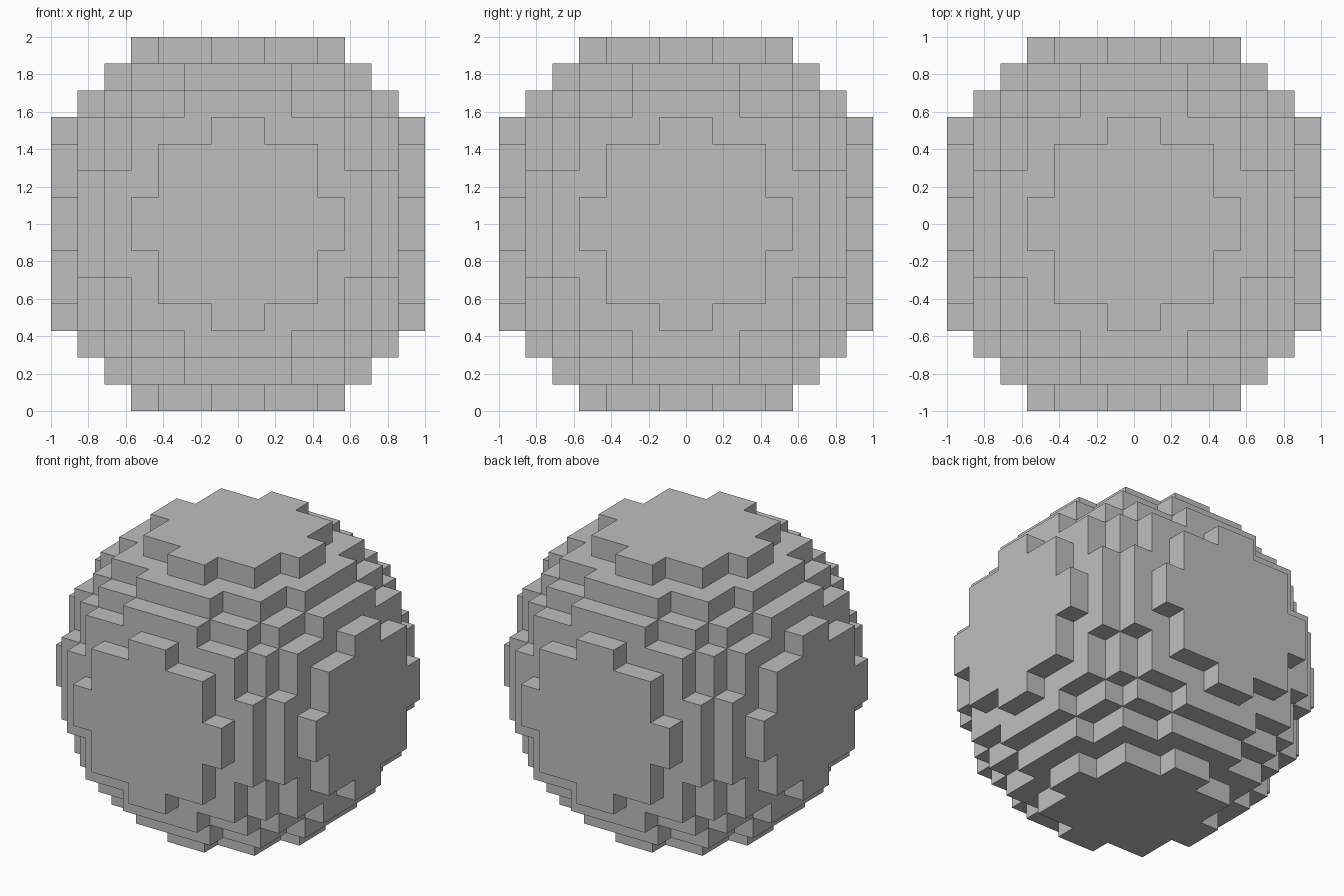
import bpy, bmesh
from mathutils import Vector

cube = bpy.data.objects.get("Cube")
if cube:
    bpy.data.objects.remove(cube, do_unlink=True)

# Plain grey material
grey = bpy.data.materials.new("light_grey")
grey.use_nodes = True
COLOUR = (0.52, 0.52, 0.52, 1.0)
grey.diffuse_color = COLOUR
grey.node_tree.nodes["Principled BSDF"].inputs["Base Color"].default_value = COLOUR

# Sphere of blocks, 14 blocks across
HALF = 7
SIZE = 1.0 / HALF
RADIUS_SQ = 55.5
CENTRE = Vector((0, 0, 1))


def filled(cell):
    """True when the block's centre lies inside the sphere."""
    return max(abs(c + 0.5) for c in cell) < HALF and \
        sum((c + 0.5) ** 2 for c in cell) < RADIUS_SQ


def add_side(bm, cell, axis, sign):
    """Add the square on one side of a block, facing outwards."""
    normal, u = Vector((0, 0, 0)), Vector((0, 0, 0))
    normal[axis] = sign * 0.5
    u[(axis + 1) % 3] = 0.5
    v = normal.cross(u) * 2
    middle = Vector([c + 0.5 for c in cell]) + normal
    corners = (-u - v, u - v, u + v, -u + v)
    bm.faces.new([bm.verts.new((middle + k) * SIZE + CENTRE) for k in corners])


# Only the exposed block sides are made
bm = bmesh.new()
span = range(-HALF, HALF)
for cell in ((x, y, z) for x in span for y in span for z in span):
    if not filled(cell):
        continue
    for axis in range(3):
        for sign in (-1, 1):
            neighbour = list(cell)
            neighbour[axis] += sign
            if not filled(neighbour):
                add_side(bm, cell, axis, sign)
bmesh.ops.remove_doubles(bm, verts=bm.verts[:], dist=0.001)

mesh = bpy.data.meshes.new("block_sphere")
bm.to_mesh(mesh)
bm.free()
mesh.materials.append(grey)
ball = bpy.data.objects.new("block_sphere", mesh)
bpy.context.collection.objects.link(ball)
